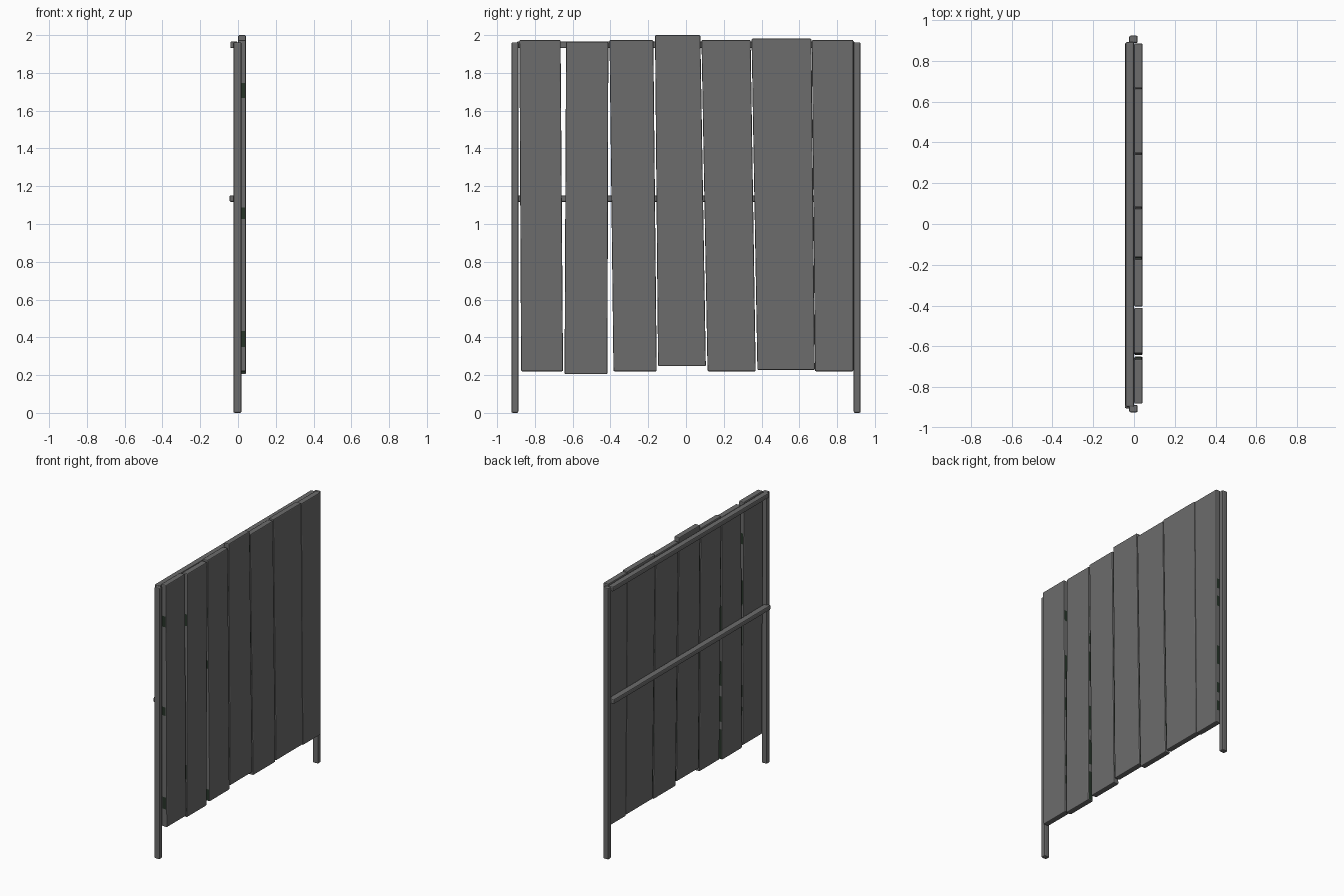
import bpy, bmesh, random

if "Cube" in bpy.data.objects:
    bpy.data.objects.remove(bpy.data.objects["Cube"])

random.seed(4)


def colour(name, rgb):
    mat = bpy.data.materials.new(name)
    mat.diffuse_color = (*rgb, 1)
    mat.use_nodes = True
    mat.node_tree.nodes["Principled BSDF"].inputs["Base Color"].default_value = mat.diffuse_color
    return mat


grey = colour("weathered_grey", (0.15, 0.15, 0.15))
moss = colour("dark_moss", (0.02, 0.035, 0.022))


def board(name, x0, x1, bottom, top, z0, z1, bevel, mossy=False):
    """Bevelled beam; bottom and top are the (y min, y max) pairs at each end."""
    mesh = bpy.data.meshes.new(name)
    bm = bmesh.new()
    bmesh.ops.create_cube(bm, size=1)
    for v in bm.verts:
        span = top if v.co.z > 0 else bottom
        v.co = (x1 if v.co.x > 0 else x0,
                span[1] if v.co.y > 0 else span[0],
                z1 if v.co.z > 0 else z0)
    bmesh.ops.bevel(bm, geom=bm.edges[:], offset=bevel, segments=2,
                    profile=0.5, affect='EDGES')
    bmesh.ops.recalc_face_normals(bm, faces=bm.faces[:])
    if mossy:
        # moss patches on the narrow long sides, mostly in the lower part
        sides = [f for f in bm.faces if abs(f.normal.y) > 0.95]
        for i in range(1, 24):
            z = z0 + (z1 - z0) * (i + random.uniform(-0.3, 0.3)) / 24
            sides = [f for f in bm.faces if abs(f.normal.y) > 0.95]
            edges = {e for f in sides for e in f.edges}
            verts = {v for f in sides for v in f.verts}
            bmesh.ops.bisect_plane(bm, geom=[*sides, *edges, *verts],
                                   plane_co=(0, 0, z), plane_no=(0, 0, 1))
        for f in bm.faces:
            if abs(f.normal.y) > 0.95:
                low = f.calc_center_median().z < 1.4
                chance = (0.4 if low else 0.15) if f.normal.y > 0 else 0.12
                f.material_index = int(random.random() < chance)
    bm.to_mesh(mesh)
    bm.free()
    mesh.materials.append(grey)
    if mossy:
        mesh.materials.append(moss)
    ob = bpy.data.objects.new(name, mesh)
    bpy.context.collection.objects.link(ob)
    return ob


# end posts
for side, y in (("left", -0.906), ("right", 0.906)):
    span = (y - 0.018, y + 0.018)
    board("post_" + side, -0.024, 0.018, span, span, 0, 1.962, 0.007)

# horizontal rails behind the planks
board("top_rail", -0.041, 0.0, (-0.897, 0.893), (-0.897, 0.893), 1.931, 1.966, 0.007)
board("middle_rail", -0.045, 0.0, (-0.905, 0.888), (-0.905, 0.888), 1.117, 1.151, 0.007)

# uneven planks: bottom span, top span, lower and upper height
planks = [
    ((-0.873, -0.651), (-0.882, -0.664), 0.22, 1.974),
    ((-0.643, -0.416), (-0.635, -0.411), 0.205, 1.964),
    ((-0.384, -0.155), (-0.405, -0.173), 0.22, 1.974),
    ((-0.148, 0.105), (-0.164, 0.076), 0.247, 2.0),
    ((0.114, 0.369), (0.082, 0.342), 0.22, 1.974),
    ((0.378, 0.682), (0.347, 0.664), 0.227, 1.981),
    ((0.683, 0.886), (0.666, 0.886), 0.22, 1.974),
]
for i, (bottom, top, z0, z1) in enumerate(planks):
    board(f"plank_{i + 1}", 0.001, 0.042, bottom, top, z0, z1, 0.006, True)
